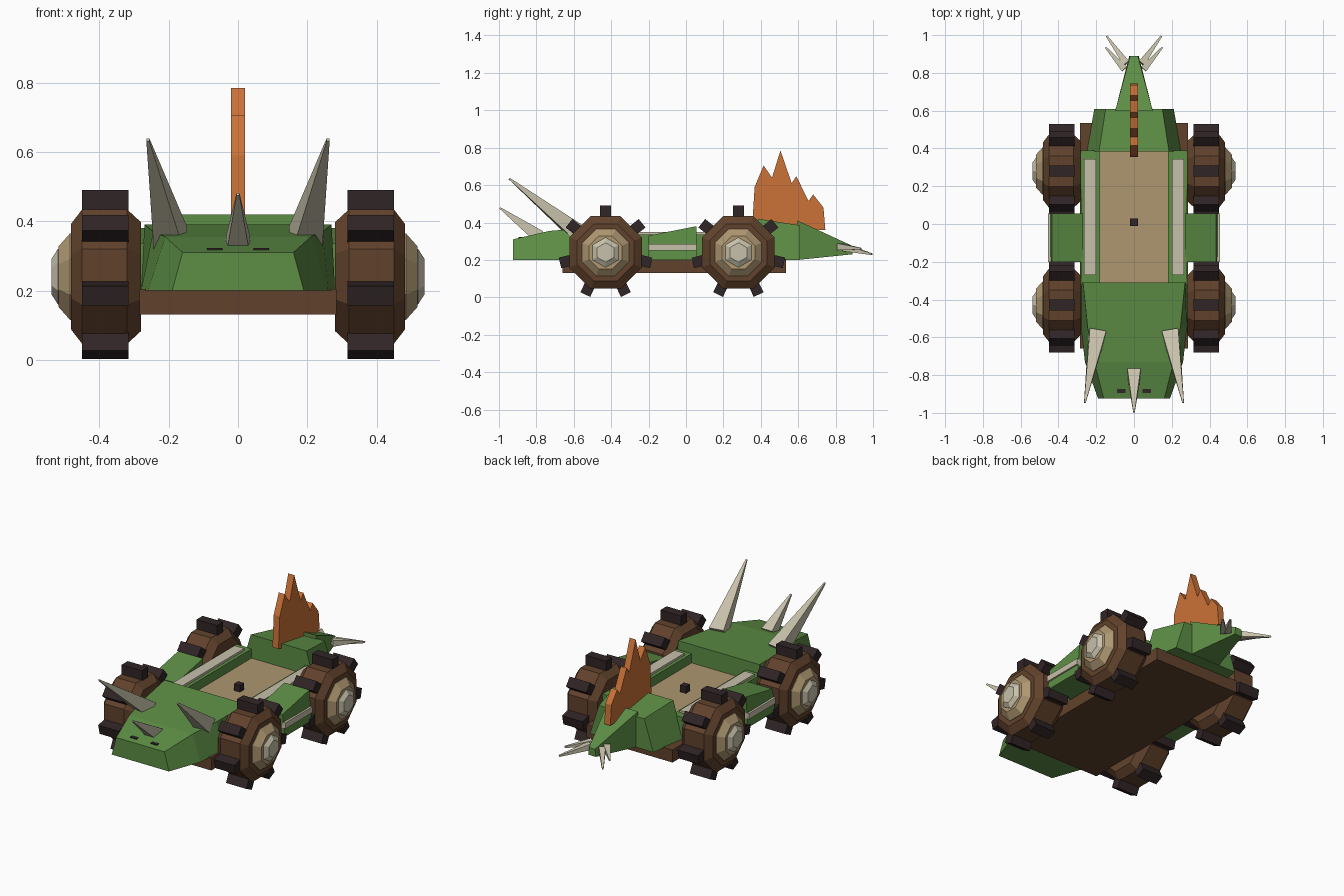
import bpy, bmesh, math
from mathutils import Vector, Matrix

cube = bpy.data.objects.get("Cube")
if cube:
    bpy.data.objects.remove(cube, do_unlink=True)


def material(name, rgb):
    m = bpy.data.materials.new(name)
    m.use_nodes = True
    m.diffuse_color = (*rgb, 1)
    bsdf = next(n for n in m.node_tree.nodes if n.type == 'BSDF_PRINCIPLED')
    bsdf.inputs["Base Color"].default_value = (*rgb, 1)
    return m


GREEN = material("hide green", (0.11, 0.27, 0.06))
BROWN = material("wood brown", (0.12, 0.055, 0.025))
DARK = material("dark rubber", (0.03, 0.018, 0.019))
TAN = material("tan leather", (0.42, 0.31, 0.165))
BONE = material("bone", (0.57, 0.53, 0.40))
ORANGE = material("sail orange", (0.60, 0.17, 0.04))


def finish(name, bm, mat):
    bmesh.ops.recalc_face_normals(bm, faces=bm.faces)
    mesh = bpy.data.meshes.new(name)
    bm.to_mesh(mesh)
    bm.free()
    mesh.materials.append(mat)
    ob = bpy.data.objects.new(name, mesh)
    bpy.context.collection.objects.link(ob)
    return ob


def skin(name, rings, mat):
    """Join equal-sized rings of points and cap both ends."""
    bm = bmesh.new()
    rows = [[bm.verts.new(p) for p in ring] for ring in rings]
    n = len(rows[0])
    for a, b in zip(rows, rows[1:]):
        for i in range(n):
            j = (i + 1) % n
            bm.faces.new((a[i], a[j], b[j], b[i]))
    bm.faces.new(rows[0])
    bm.faces.new(rows[-1])
    return finish(name, bm, mat)


def loft(name, sections, mat):
    """Sections are (y, z low, z high, half width low, half width high)."""
    return skin(name, [[(-wl, y, zl), (wl, y, zl), (wh, y, zh), (-wh, y, zh)]
                       for y, zl, zh, wl, wh in sections], mat)


def box(name, x, y, z, mat):
    return skin(name, [[(x[0], yy, z[0]), (x[1], yy, z[0]), (x[1], yy, z[1]), (x[0], yy, z[1])]
                       for yy in y], mat)


def spike(name, base, tip, radius, mat=BONE):
    """Slim four-sided horn from base to tip."""
    base, tip = Vector(base), Vector(tip)
    d = tip - base
    bm = bmesh.new()
    bmesh.ops.create_cone(bm, cap_ends=True, segments=4, radius1=radius, radius2=0.006, depth=d.length,
                          matrix=Matrix.Translation((base + tip) / 2)
                          @ d.to_track_quat('Z', 'Y').to_matrix().to_4x4()
                          @ Matrix.Rotation(math.pi / 4, 4, 'Z'))
    return finish(name, bm, mat)


def turned(name, profile, sides, side, cy, cz, mat):
    """Solid turned about the x axis from (x, radius) pairs."""
    angles = [math.tau * (i + 0.5) / sides for i in range(sides)]
    return skin(name, [[(side * x, cy + r * math.cos(a), cz + r * math.sin(a)) for a in angles]
                       for x, r in profile], mat)


# Body
box("chassis", (-0.285, 0.285), (-0.66, 0.535), (0.13, 0.205), BROWN)
loft("hood", [(-0.925, 0.2, 0.31, 0.19, 0.16), (-0.73, 0.2, 0.355, 0.26, 0.21),
              (-0.55, 0.2, 0.37, 0.28, 0.245), (-0.31, 0.2, 0.39, 0.28, 0.27)], GREEN)
box("cabin_floor", (-0.185, 0.185), (-0.315, 0.39), (0.2, 0.28), TAN)
box("gear_knob", (-0.02, 0.02), (-0.01, 0.03), (0.28, 0.32), DARK)
loft("rear_body", [(0.385, 0.2, 0.42, 0.25, 0.185), (0.61, 0.2, 0.385, 0.21, 0.15)], GREEN)
loft("tail", [(0.597, 0.2, 0.41, 0.1, 0.1), (0.89, 0.23, 0.275, 0.025, 0.02)], GREEN)
spike("nose_horn", (0, -0.785, 0.325), (0, -0.995, 0.478), 0.05)

# Parts on both sides
for side, label in ((1, "left"), (-1, "right")):
    def span(a, b):
        return sorted((side * a, side * b))

    box(label + "_cabin_wall", span(0.18, 0.28), (-0.32, 0.39), (0.2, 0.335), GREEN)
    box(label + "_wall_rail", span(0.2, 0.265), (-0.27, 0.345), (0.33, 0.348), BONE)
    box(label + "_eye", span(0.045, 0.09), (-0.895, -0.87), (0.31, 0.322), DARK)
    # Side step rising towards the rear
    skin(label + "_side_step", [[(side * 0.27, y, 0.2), (side * 0.45, y, 0.2),
                                 (side * 0.435, y, z), (side * 0.27, y, z)]
                                for y, z in ((-0.2, 0.33), (0.055, 0.38))], GREEN)
    box(label + "_step_trim", span(0.43, 0.455), (-0.2, 0.055), (0.25, 0.285), BONE)
    spike(label + "_brow_horn", (side * 0.195, -0.585, 0.35), (side * 0.26, -0.945, 0.635), 0.062)
    spike(label + "_tail_spike_long", (side * 0.04, 0.85, 0.265), (side * 0.145, 0.995, 0.23), 0.026)
    spike(label + "_tail_spike_short", (side * 0.05, 0.82, 0.27), (side * 0.15, 0.935, 0.26), 0.026)

    # Wheels
    for cy, end in ((-0.43, "front"), (0.28, "rear")):
        name = f"{end}_{label}_"
        cz = 0.24
        turned(name + "tyre", [(0.28, 0.17), (0.32, 0.21), (0.45, 0.21), (0.482, 0.165)],
               8, side, cy, cz, BROWN)
        turned(name + "hub", [(0.47, 0.135), (0.485, 0.135), (0.518, 0.095)], 8, side, cy, cz, TAN)
        turned(name + "hub_cap", [(0.51, 0.08), (0.52, 0.08), (0.538, 0.052)], 6, side, cy, cz, BONE)
        bm = bmesh.new()
        for i in range(7):
            m = (Matrix.Translation((side * 0.383, cy, cz))
                 @ Matrix.Rotation(math.tau * i / 7, 4, 'X')
                 @ Matrix.Translation((0, 0, 0.212))
                 @ Matrix.Diagonal((0.135, 0.058, 0.076, 1)))
            bmesh.ops.create_cube(bm, size=1, matrix=m)
        finish(name + "treads", bm, DARK)

# Jagged sail on the back
outline = [(0.355, 0.4), (0.367, 0.59), (0.415, 0.705), (0.46, 0.64), (0.505, 0.785), (0.565, 0.61),
           (0.59, 0.647), (0.655, 0.515), (0.68, 0.55), (0.735, 0.48), (0.745, 0.36), (0.53, 0.36)]
skin("back_sail", [[(x, y, z) for y, z in outline] for x in (-0.02, 0.02)], ORANGE)
